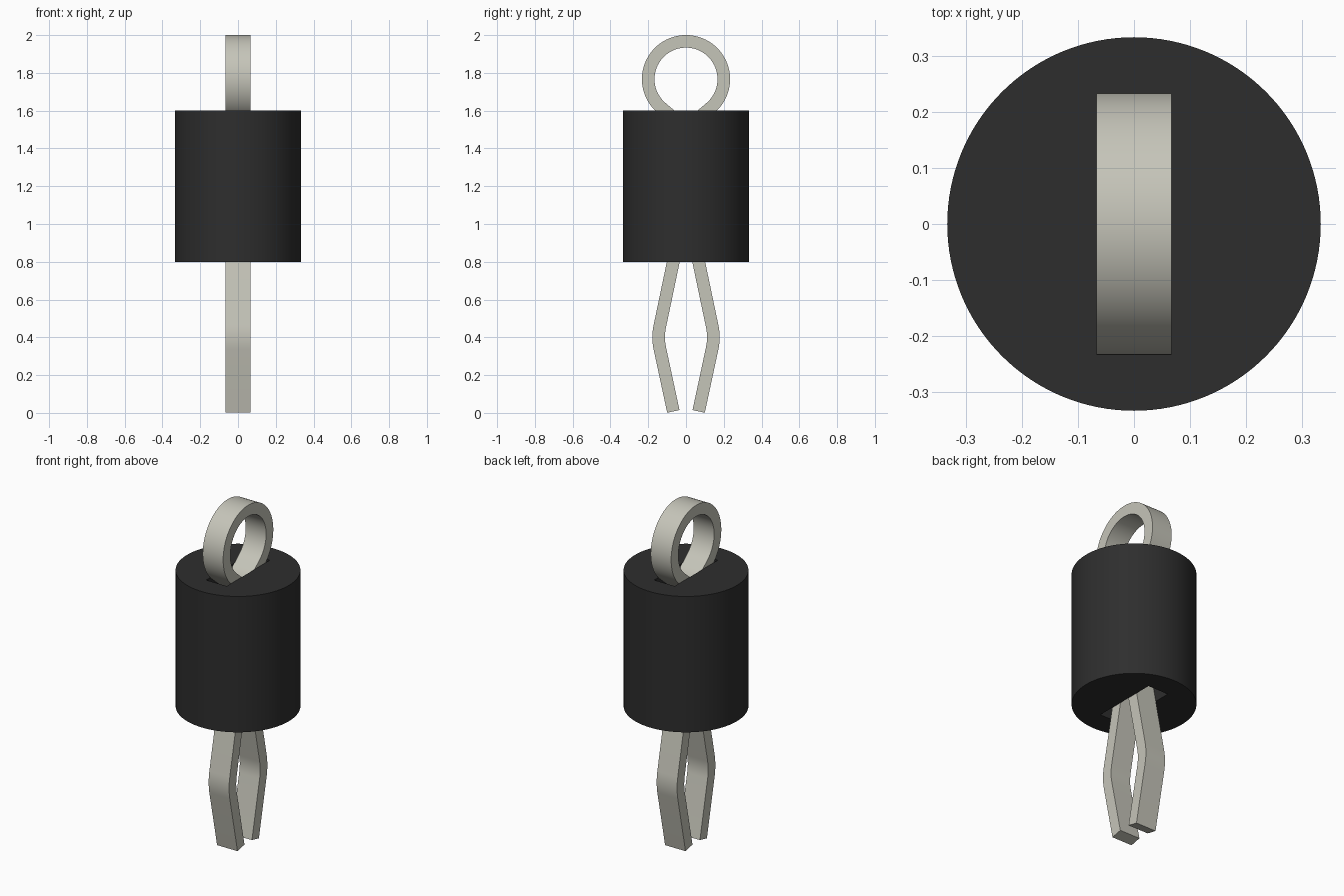
import bpy, bmesh, math
from mathutils import Vector

cube = bpy.data.objects.get("Cube")
if cube:
    bpy.data.objects.remove(cube, do_unlink=True)


def material(name, rgb):
    m = bpy.data.materials.new(name)
    m.use_nodes = True
    m.diffuse_color = (*rgb, 1)
    m.node_tree.nodes["Principled BSDF"].inputs["Base Color"].default_value = (*rgb, 1)
    return m


def finish(obj, mat, angle):
    obj.data.materials.clear()
    obj.data.materials.append(mat)
    bpy.ops.object.select_all(action='DESELECT')
    obj.select_set(True)
    bpy.context.view_layer.objects.active = obj
    bpy.ops.object.shade_smooth_by_angle(angle=math.radians(angle))


def rounded(prev, corner, nxt, cut, steps=8):
    """Replace a path corner by a soft curve starting `cut` away from it."""
    c = Vector(corner)
    a = c + (Vector(prev) - c).normalized() * cut
    b = c + (Vector(nxt) - c).normalized() * cut
    return [a.lerp(c, i / steps).lerp(c.lerp(b, i / steps), i / steps)
            for i in range(steps + 1)]


black = material("matte black", (0.027, 0.027, 0.027))
metal = material("warm grey metal", (0.56, 0.555, 0.485))

# Sleeve: a cylinder with a rectangular slot right through it
bpy.ops.mesh.primitive_cylinder_add(vertices=128, radius=0.333, depth=0.8, location=(0, 0, 1.2))
sleeve = bpy.context.object
sleeve.name = "sleeve"
bpy.ops.mesh.primitive_cube_add(size=1, location=(0, 0, 1.2))
cutter = bpy.context.object
cutter.name = "slot_cutter"
cutter.scale = (0.134, 0.40, 1.2)
cutter.hide_render = True
bpy.context.view_layer.update()
bpy.context.view_layer.objects.active = sleeve
slot = sleeve.modifiers.new("slot", 'BOOLEAN')
slot.operation = 'DIFFERENCE'
slot.solver = 'EXACT'
slot.object = cutter
bpy.ops.object.modifier_apply(modifier="slot")
bpy.data.objects.remove(cutter, do_unlink=True)
finish(sleeve, black, 30)

# Split pin: centre line in (y, z) of one half, from the ring top to the leg tip
HALF_WIDTH, HALF_THICK = 0.0665, 0.0333
ring_z, ring_r, steps = 1.767, 0.2, 48
path = [Vector((ring_r * math.cos(t), ring_z + ring_r * math.sin(t)))
        for t in (math.radians(90 - 140 * i / steps) for i in range(steps + 1))]
neck, throat, bulge, tip = (0.035, 1.535), (0.035, 0.954), (0.151, 0.4), (0.067, 0.008)
path += rounded(path[-1], neck, throat, 0.05)
path += rounded(neck, throat, bulge, 0.05)
path += rounded(throat, bulge, tip, 0.06)
path.append(Vector(tip))

# Mirror the half to the other side, giving one continuous strip
path = [Vector((-p.x, p.y)) for p in reversed(path[1:])] + path

# Sweep a rectangle along the centre line with mitred joints
bm = bmesh.new()
rings = []
for i, p in enumerate(path):
    d0 = (p - path[max(i - 1, 0)]).normalized() if i else (path[1] - p).normalized()
    d1 = (path[i + 1] - p).normalized() if i < len(path) - 1 else d0
    d = (d0 + d1).normalized()
    off = Vector((-d.y, d.x)) * HALF_THICK / max(d.dot(d0), 0.5)
    rings.append([bm.verts.new((x, p.x + s * off.x, p.y + s * off.y))
                  for x, s in ((-HALF_WIDTH, -1), (HALF_WIDTH, -1), (HALF_WIDTH, 1), (-HALF_WIDTH, 1))])
for a, b in zip(rings, rings[1:]):
    for k in range(4):
        n = (k + 1) % 4
        bm.faces.new((a[k], a[n], b[n], b[k]))
bm.faces.new(rings[0])
bm.faces.new(rings[-1])
bmesh.ops.recalc_face_normals(bm, faces=bm.faces)
mesh = bpy.data.meshes.new("split_pin")
bm.to_mesh(mesh)
bm.free()
pin = bpy.data.objects.new("split_pin", mesh)
bpy.context.collection.objects.link(pin)
finish(pin, metal, 30)
